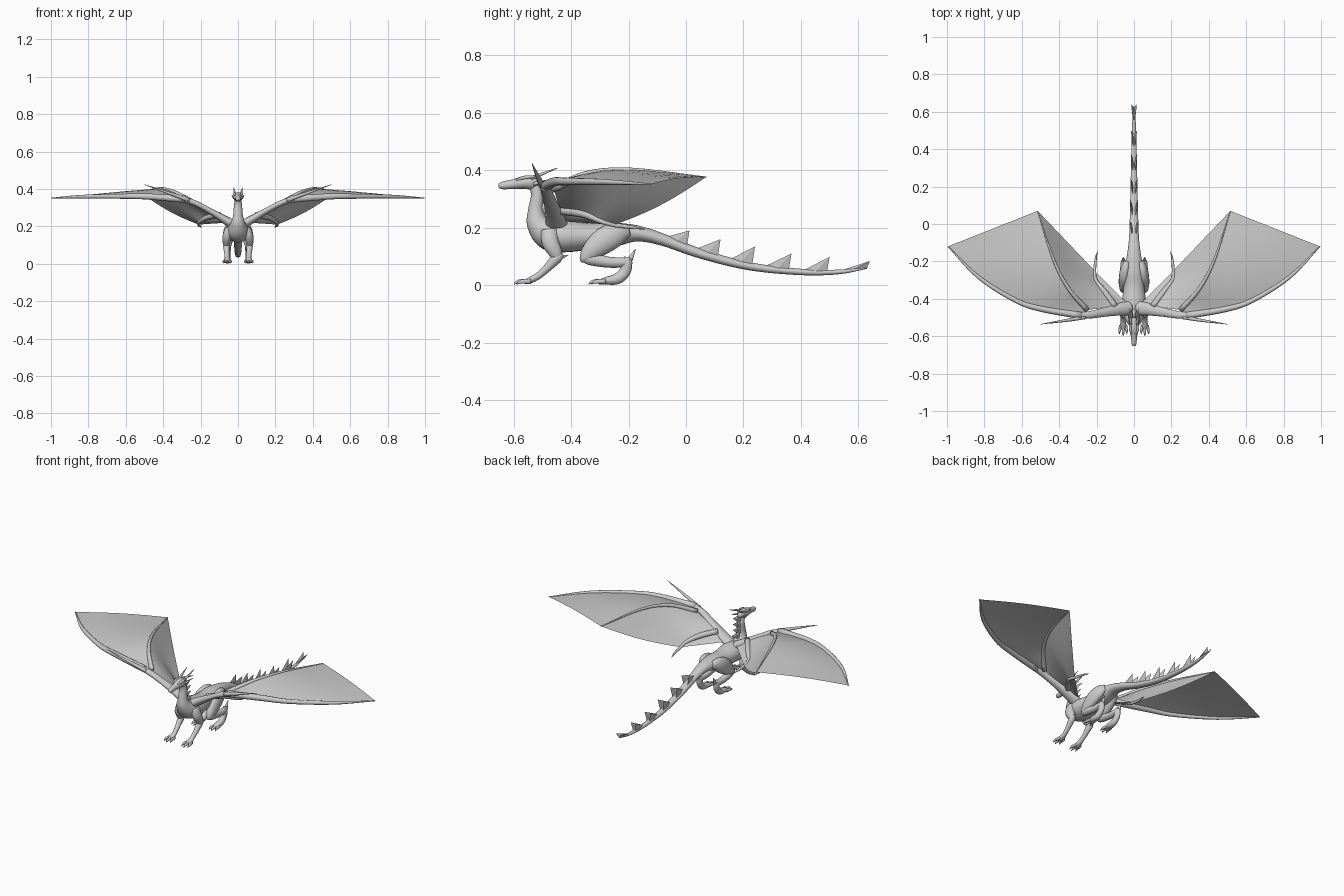
import bpy, bmesh, math
from mathutils import Vector

if "Cube" in bpy.data.objects:
    bpy.data.objects.remove(bpy.data.objects["Cube"])


def spline(pts, steps):
    """Catmull-Rom through tuples of any length."""
    p = [[2 * a - b for a, b in zip(pts[0], pts[1])]] + [list(q) for q in pts]
    p.append([2 * a - b for a, b in zip(pts[-1], pts[-2])])
    out = []
    for i in range(1, len(p) - 2):
        for s in range(steps):
            t = s / steps
            out.append([0.5 * (2 * b + (c - a) * t + (2 * a - 5 * b + 4 * c - d) * t * t
                               + (3 * b - a - 3 * c + d) * t ** 3)
                        for a, b, c, d in zip(*p[i - 1:i + 3])])
    return out + [list(pts[-1])]


def finish(name, bm, mirror, smooth=True):
    me = bpy.data.meshes.new(name)
    bm.to_mesh(me)
    bm.free()
    ob = bpy.data.objects.new(name, me)
    bpy.context.collection.objects.link(ob)
    for f in me.polygons:
        f.use_smooth = smooth
    if mirror:
        ob.modifiers.new("mirror", 'MIRROR').use_mirror_merge = False
    return ob


def loft(name, stations, ref=(1, 0, 0), mirror=True, steps=5, sides=16):
    """Skin of ellipses; stations are x, y, z, radius along ref, other radius."""
    st = spline(stations, steps)
    bm, rings = bmesh.new(), []
    for i, s in enumerate(st):
        c = Vector(s[:3])
        t = (Vector(st[min(i + 1, len(st) - 1)][:3]) - Vector(st[max(i - 1, 0)][:3])).normalized()
        u = (Vector(ref) - t * t.dot(Vector(ref))).normalized()
        v = t.cross(u)
        ru, rv = max(s[3], .001), max(s[4], .001)
        rings.append([bm.verts.new(c + u * ru * math.cos(a) + v * rv * math.sin(a))
                      for a in (2 * math.pi * k / sides for k in range(sides))])
    for a, b in zip(rings, rings[1:]):
        for k in range(sides):
            n = (k + 1) % sides
            bm.faces.new((a[k], a[n], b[n], b[k]))
    bm.faces.new(rings[0][::-1])
    bm.faces.new(rings[-1])
    bmesh.ops.recalc_face_normals(bm, faces=bm.faces)
    return finish(name, bm, mirror)


def blade(name, front, back, tip, half, mirror=True):
    """Pyramid spike on a diamond base."""
    f, b, t = Vector(front), Vector(back), Vector(tip)
    m, w = (f + b) / 2, Vector((half, 0, 0))
    bm = bmesh.new()
    base = [bm.verts.new(p) for p in (f, m + w, b, m - w)]
    top = bm.verts.new(t)
    for i in range(4):
        bm.faces.new((base[i], base[(i + 1) % 4], top))
    bm.faces.new(base[::-1])
    bmesh.ops.recalc_face_normals(bm, faces=bm.faces)
    return finish(name, bm, mirror, False)


def spike(name, a, b, r, ref=(1, 0, 0)):
    mid = [(p + q) / 2 for p, q in zip(a, b)]
    return loft(name, [(*a, r, r), (*mid, r * .6, r * .6), (*b, .001, .001)], ref, steps=2, sides=10)


def web(name, edge_a, edge_b, sag, n=12):
    """Ruled sheet between two point paths, with some sag."""
    bm = bmesh.new()
    g = []
    for i in range(n + 1):
        row = []
        for a_pts in (edge_a, edge_b):
            s = spline(a_pts, 12)
            row.append(Vector(s[round(i / n * (len(s) - 1))][:3]))
        g.append([bm.verts.new(row[0].lerp(row[1], j / n) -
                               Vector((0, 0, sag * i / n * math.sin(math.pi * j / n))))
                  for j in range(n + 1)])
    for i in range(n):
        for j in range(n):
            f = bm.faces.new((g[i][j], g[i + 1][j], g[i + 1][j + 1], g[i][j + 1]))
            f.normal_update()
    bmesh.ops.recalc_face_normals(bm, faces=bm.faces)
    bm.normal_update()
    if sum(f.normal.z for f in bm.faces) < 0:
        bmesh.ops.reverse_faces(bm, faces=bm.faces)
    return finish(name, bm, True)


# Neck, torso and tail in one skin (y, z, half width, half height)
spine = [(-.527, .347, .018, .018), (-.518, .31, .022, .022), (-.523, .26, .026, .027),
         (-.515, .215, .040, .040), (-.475, .176, .060, .055), (-.41, .17, .064, .055),
         (-.33, .17, .054, .045), (-.25, .176, .052, .042), (-.17, .18, .038, .028),
         (-.08, .158, .027, .021), (.05, .110, .022, .017), (.22, .066, .018, .014),
         (.40, .046, .014, .011), (.53, .046, .010, .008), (.63, .060, .003, .003)]
loft("body_and_tail", [(0, *s) for s in spine], mirror=False, steps=6, sides=24)

# Head, brow and horns
loft("head", [(0, -.653, .347, .006, .006), (0, -.64, .347, .013, .013), (0, -.60, .352, .017, .017),
              (0, -.56, .358, .026, .023), (0, -.53, .357, .024, .024), (0, -.50, .36, .010, .012)],
     mirror=False)
loft("brow", [(.012, -.59, .366, .004, .004), (.02, -.56, .375, .007, .006), (.02, -.525, .378, .004, .004)])
spike("horn", (.016, -.54, .372), (.024, -.447, .408), .008)
spike("cheek_horn", (.02, -.53, .352), (.034, -.475, .368), .007)

# Spikes down the back of the neck
for i, (y, z) in enumerate([(-.500, .335), (-.500, .300), (-.500, .265), (-.488, .235)]):
    blade(f"neck_spike_{i}", (.008, y - .006, z + .02), (.008, y, z - .015),
          (.014, y + .038, z + .018), .005)

# Paired spikes on the tail
for i, (y, z) in enumerate([(.012, .19), (.12, .16), (.24, .135), (.367, .11), (.50, .098), (.64, .084)]):
    path = spline([s[:2] for s in spine], 8)
    zb = lambda q: min(path[len(path) // 2:], key=lambda p: abs(p[0] - q))[1]
    w = .012 - i * .0014
    blade(f"tail_spike_{i}", (w * .6, y - .09, zb(y - .09) + .008), (w, y - .01, zb(y - .01)),
          (w + .010, y, z), .006)

# Front legs
loft("front_upper_leg", [(.045, -.475, .19, .022, .030), (.058, -.472, .15, .024, .030),
                         (.062, -.455, .115, .020, .024), (.062, -.445, .092, .014, .016)])
loft("front_lower_leg", [(.062, -.428, .106, .008, .008), (.062, -.448, .096, .017, .019),
                         (.060, -.485, .058, .014, .014), (.058, -.515, .032, .013, .012),
                         (.058, -.545, .016, .018, .011), (.058, -.562, .011, .012, .007)])
spike("elbow_spike", (.062, -.44, .096), (.064, -.41, .105), .009)

# Hind legs
loft("thigh", [(.035, -.20, .19, .016, .020), (.046, -.24, .178, .026, .040),
               (.052, -.285, .155, .029, .045), (.055, -.33, .118, .025, .034),
               (.056, -.352, .092, .018, .020), (.056, -.355, .078, .007, .008)])
loft("shank", [(.056, -.364, .090, .010, .010), (.056, -.335, .092, .019, .022),
               (.056, -.27, .080, .019, .019), (.056, -.215, .080, .016, .017),
               (.056, -.188, .085, .008, .010)])
loft("hind_foot", [(.056, -.203, .098, .010, .012), (.056, -.207, .075, .015, .020),
                   (.056, -.214, .045, .015, .020), (.056, -.24, .022, .018, .019),
                   (.056, -.28, .015, .021, .013), (.056, -.305, .010, .013, .008)])
spike("hock_spur", (.056, -.195, .088), (.058, -.176, .126), .010)

# Toes and claws for both feet
for leg, y in (("front", -.552), ("hind", -.292)):
    for i, dx in enumerate((-.018, 0, .018)):
        x, r = .058 + dx * .8, 28 - abs(dx) * 400
        tip = y - r * .0014
        loft(f"{leg}_toe_{i}", [(x, y + .012, .013, .007, .009), (x + dx * .2, tip + .014, .013, .007, .008),
                                (x + dx * .3, tip, .009, .004, .005), (x + dx * .3, tip - .008, .003, .001, .001)],
             steps=3, sides=10)

# Wing bones: key points from the wrist outward
wrist = (.28, -.49, .345)
finger_1 = [wrist, (.49, -.455, .36), (.63, -.41, .361), (.83, -.285, .359), (.995, -.12, .352)]
finger_2 = [(.25, -.46, .335), (.35, -.345, .388), (.43, -.19, .402), (.515, .07, .376)]
finger_3 = [(.10, -.44, .262), (.16, -.36, .25), (.205, -.30, .225), (.21, -.25, .210)]


def bone(name, pts, radii):
    loft(name, [(*p, r, r) for p, r in zip(pts, radii)], (0, 0, 1), sides=12)


loft("wing_arm", [(.02, -.45, .205, .026, .040), (.07, -.455, .235, .022, .034),
                  (.15, -.47, .282, .016, .025), (.23, -.485, .325, .015, .020),
                  (.30, -.49, .348, .014, .018)], (0, 0, 1))
bone("wing_finger_outer", finger_1, (.019, .016, .013, .010, .002))
bone("wing_finger_middle", finger_2, (.014, .010, .007, .002))
bone("wing_finger_inner", finger_3 + [(.205, -.19, .202), (.195, -.143, .195)],
     (.016, .015, .010, .008, .006, .001))
bone("wing_thumb", [(.26, -.498, .34), (.36, -.515, .375), (.50, -.536, .424)], (.011, .008, .001))

# Wing membranes
web("membrane_outer", finger_1, finger_2, -.008)
web("membrane_middle", finger_2, finger_3, .015)
web("membrane_inner", finger_3, [(.05, -.45, .235), (.045, -.44, .23), (.035, -.425, .222)], 0)
